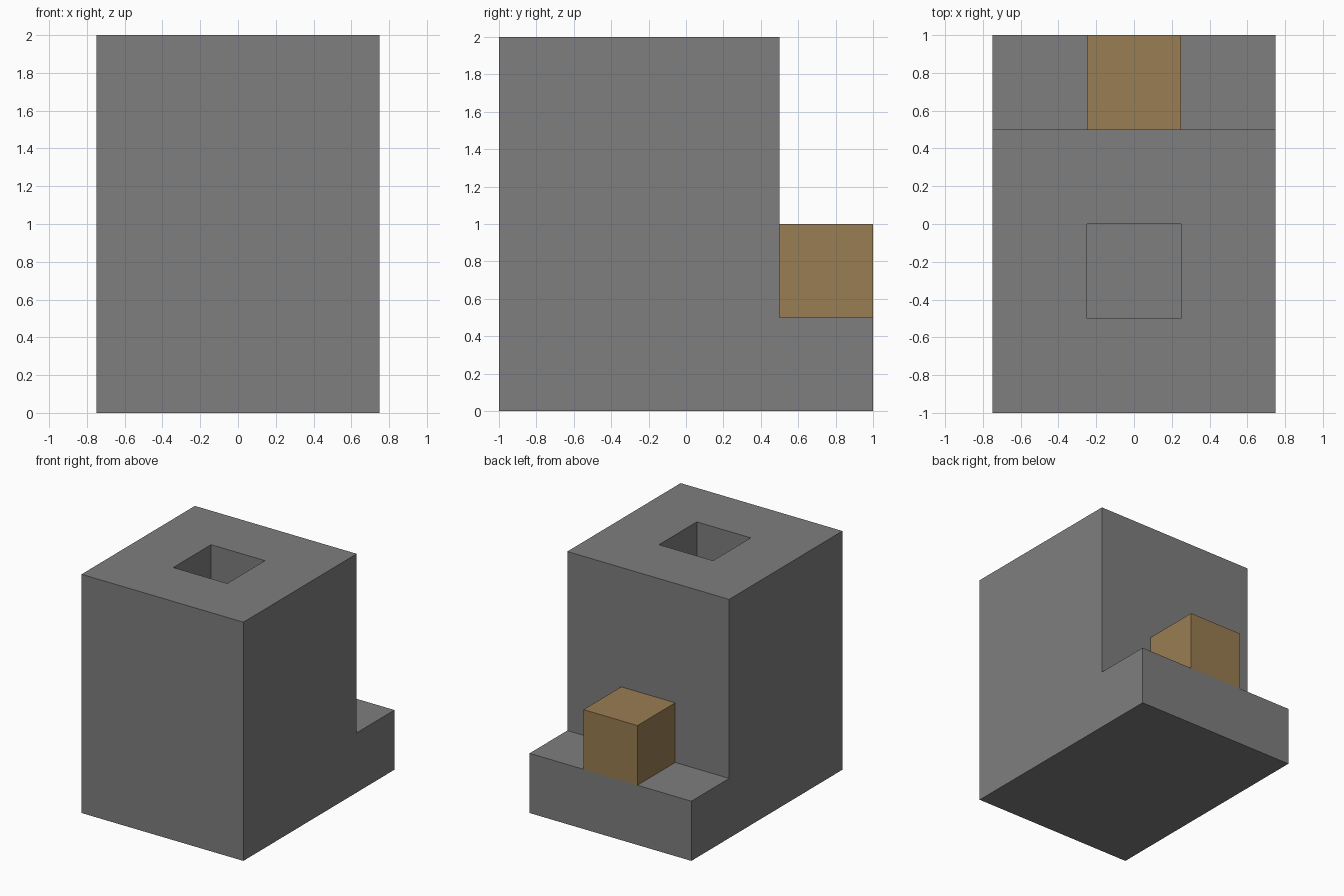
import bpy
import bmesh

default = bpy.data.objects.get("Cube")
if default:
    bpy.data.objects.remove(default, do_unlink=True)


def make_material(name, rgb):
    mat = bpy.data.materials.new(name)
    mat.use_nodes = True
    color = (*rgb, 1.0)
    mat.diffuse_color = color
    mat.node_tree.nodes["Principled BSDF"].inputs["Base Color"].default_value = color
    return mat


def make_object(name, bm, mat):
    bmesh.ops.recalc_face_normals(bm, faces=bm.faces)
    mesh = bpy.data.meshes.new(name)
    bm.to_mesh(mesh)
    bm.free()
    mesh.materials.append(mat)
    obj = bpy.data.objects.new(name, mesh)
    bpy.context.collection.objects.link(obj)
    return obj


def make_box(name, low, high, mat):
    bm = bmesh.new()
    bmesh.ops.create_cube(bm, size=1)
    for v in bm.verts:
        v.co = [a if c < 0 else b for c, a, b in zip(v.co, low, high)]
    return make_object(name, bm, mat)


stone = make_material("stone grey", (0.21, 0.21, 0.21))
wood = make_material("wood brown", (0.32, 0.205, 0.085))

# Stone body: stepped side profile extruded across the width
profile = [(-1, 0), (1, 0), (1, 0.5), (0.5, 0.5), (0.5, 2), (-1, 2)]
bm = bmesh.new()
side = bm.faces.new([bm.verts.new((-0.75, y, z)) for y, z in profile])
extruded = bmesh.ops.extrude_face_region(bm, geom=[side])["geom"]
moved = [g for g in extruded if isinstance(g, bmesh.types.BMVert)]
bmesh.ops.translate(bm, verts=moved, vec=(1.5, 0, 0))
body = make_object("stone_body", bm, stone)

# Square shaft sunk into the top, down to the level of the step
shaft = make_box("shaft_cutter", (-0.25, -0.5, 0.5), (0.25, 0, 2.2), stone)
cut = body.modifiers.new("shaft", "BOOLEAN")
cut.operation = "DIFFERENCE"
cut.solver = "EXACT"
cut.object = shaft
shaft.hide_render = True
shaft.hide_viewport = True
shaft.display_type = "WIRE"

# Wooden block on the rear step
make_box("wooden_block", (-0.25, 0.5, 0.5), (0.25, 1, 1), wood)
